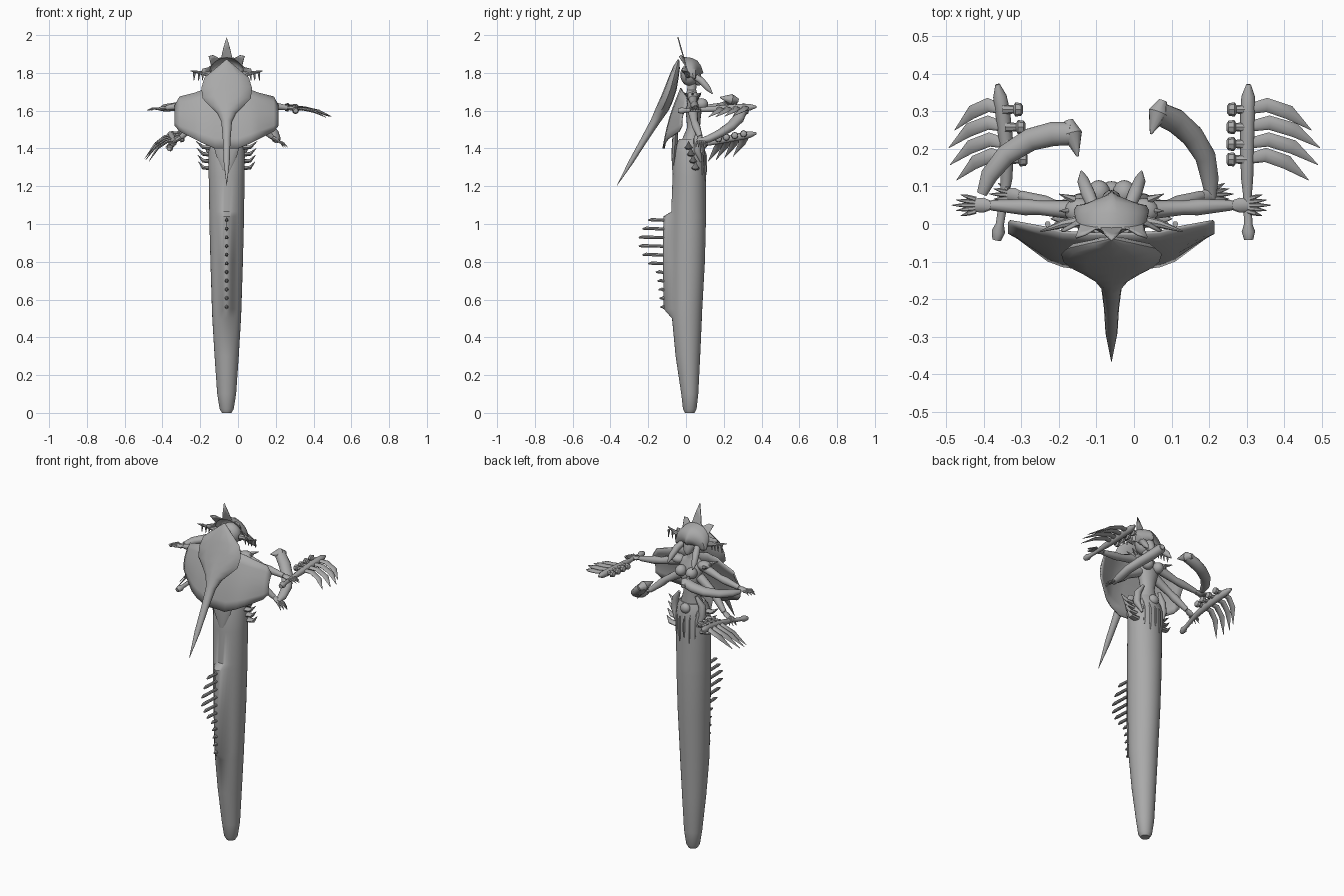
import bpy, bmesh, math
from mathutils import Vector

if "Cube" in bpy.data.objects:
    bpy.data.objects.remove(bpy.data.objects["Cube"])

AXIS = -0.06  # body axis; all coordinates below are relative to it
grey = bpy.data.materials.new("plain_grey")
grey.use_nodes = True
COLOUR = (0.4, 0.4, 0.4, 1)
grey.diffuse_color = COLOUR
grey.node_tree.nodes["Principled BSDF"].inputs["Base Color"].default_value = COLOUR


def finish(name, bm, angle=40):
    bmesh.ops.translate(bm, verts=bm.verts, vec=(AXIS, 0, 0))
    bmesh.ops.recalc_face_normals(bm, faces=bm.faces)
    mesh = bpy.data.meshes.new(name)
    bm.to_mesh(mesh)
    bm.free()
    mesh.materials.append(grey)
    obj = bpy.data.objects.new(name, mesh)
    bpy.context.collection.objects.link(obj)
    bpy.ops.object.select_all(action="DESELECT")
    obj.select_set(True)
    bpy.context.view_layer.objects.active = obj
    bpy.ops.object.shade_smooth_by_angle(angle=math.radians(angle))
    return obj


def sweep(bm, path, radii, segs=10, hint=(1, 0, 0), level=False):
    """Elliptical rings along a path; radii are numbers or (along hint, across)."""
    pts = [Vector(p) for p in path]
    rings = []
    for i, p in enumerate(pts):
        t = pts[min(i + 1, len(pts) - 1)] - pts[max(i - 1, 0)]
        t = Vector((0, 0, 1)) if level else t.normalized()
        h = Vector(hint)
        side = h - t * h.dot(t)
        if side.length < 0.2:
            h = Vector((0, 1, 0))
            side = h - t * h.dot(t)
        side.normalize()
        up = t.cross(side)
        r = radii[i]
        a, b = r if isinstance(r, tuple) else (r, r)
        rings.append([bm.verts.new(p + side * a * math.cos(k * math.tau / segs)
                                   + up * b * math.sin(k * math.tau / segs)) for k in range(segs)])
    for lo, hi in zip(rings, rings[1:]):
        for k in range(segs):
            n = (k + 1) % segs
            bm.faces.new((lo[k], lo[n], hi[n], hi[k]))
    bm.faces.new(rings[0][::-1])
    bm.faces.new(rings[-1])


def part(name, path, radii, **kw):
    bm = bmesh.new()
    sweep(bm, path, radii, **kw)
    return finish(name, bm)


def ball(name, centre, size):
    bm = bmesh.new()
    bmesh.ops.create_uvsphere(bm, u_segments=16, v_segments=10, radius=1)
    for v in bm.verts:
        v.co = Vector([c + a * s for c, a, s in zip(centre, v.co, size)])
    return finish(name, bm)


def sheet(name, rows, thickness):
    bm = bmesh.new()
    grid = [[bm.verts.new(p) for p in row] for row in rows]
    for a, b in zip(grid, grid[1:]):
        for k in range(len(a) - 1):
            bm.faces.new((a[k], b[k], b[k + 1], a[k + 1]))
    solid = finish(name, bm).modifiers.new("thickness", "SOLIDIFY")
    solid.thickness = thickness


# Serpent tail with the back drawn out into a spine ridge: z, y centre, half width, half depth
tail = [(0, .02, .025, .025), (.02, .02, .037, .036), (.1, .02, .05, .045), (.3, .01, .064, .065),
        (.5, .005, .076, .079), (.55, .005, .078, .081), (.8, .01, .086, .09), (1.04, .014, .092, .092),
        (1.065, .014, .092, .092), (1.25, .017, .095, .088), (1.38, .018, .096, .085),
        (1.42, .02, .088, .076), (1.45, .025, .07, .06)]
bm = bmesh.new()
sweep(bm, [(0, y, z) for z, y, a, b in tail], [(a, b) for z, y, a, b in tail], segs=48, level=True)
for v in bm.verts:
    if .52 < v.co.z < 1.05 and v.co.y < 0:
        v.co.y -= .042 * max(0, 1 - (v.co.x / .055) ** 2) ** 2
finish("serpent_tail", bm)

# Row of quills along the ridge
bm = bmesh.new()
tips = [.135, .14, .145, .15, .16, .2, .23, .25, .25, .23, .2]
for i, tip in enumerate(tips):
    z = .56 + i * .046
    sweep(bm, [(0, -.09, z), (0, -.125, z), (0, -tip + .02, z + .003), (0, -tip, z)],
          [.013, .008, .009, .004], segs=8)
finish("spine_quills", bm)

# Torso, neck and skull
torso = [(1.40, .02, .075, .06), (1.45, .03, .062, .05), (1.51, .04, .04, .034), (1.56, .04, .05, .038),
         (1.62, .04, .066, .045), (1.67, .03, .078, .036), (1.695, .03, .055, .028), (1.71, .03, .024, .024),
         (1.78, .035, .022, .022)]
part("torso", [(0, y, z) for z, y, a, b in torso], [(a, b) for z, y, a, b in torso], segs=20, level=True)
for name, s in (("left", 1), ("right", -1)):
    ball(name + "_breast", (s * .034, .083, 1.635), (.031, .034, .031))
ball("skull", (0, .02, 1.79), (.06, .05, .06))
part("jaw", [(0, .05, 1.775), (0, .07, 1.75), (0, .075, 1.735)], [.035, .024, .01])

# Domed crown: smooth visor rising from a pointed brow, ending in a rim of spikes
SPAN = 24
rows = []
for i in range(SPAN + 1):
    u = 2 * i / SPAN - 1
    a = u * math.radians(105)
    spike = abs(math.cos(u * math.pi * 2.5)) ** 3
    brow = Vector((.03 * u, .092 - .05 * abs(u), 1.80 - .03 * abs(u)))
    inner = Vector((.095 * math.sin(a), -.01 + .03 * u * u, 1.80 + .085 * math.cos(a)))
    reach = .035 + .07 * math.exp(-(u * 4) ** 2)
    tip = inner + Vector((math.sin(a) * .045, -.03, math.cos(a) * reach)) * spike
    row = []
    for k in range(5):
        f = k / 4
        swell = .032 * math.sin(f * math.pi)
        row.append(brow.lerp(inner, f) + Vector((math.sin(a), .6, math.cos(a) * .7)) * swell)
    rows.append(row + [inner.lerp(tip, .5), tip])
sheet("spiked_crown", rows, .006)

# Side horns with hanging teeth, and tusks
for name, s in (("left", 1), ("right", -1)):
    bm = bmesh.new()
    sweep(bm, [(s * .07, .01, 1.79), (s * .13, 0, 1.8), (s * .19, -.02, 1.81)], [.018, .011, .002],
          segs=8, hint=(0, 1, 0))
    for x in (.105, .125, .145, .17):
        sweep(bm, [(s * x, 0, 1.805), (s * (x + .004), 0, 1.76)], [.008, .002], segs=6)
    finish(name + "_side_horn", bm)
    part(name + "_tusk", [(s * .045, .04, 1.785), (s * .062, .08, 1.76), (s * .075, .115, 1.72),
                          (s * .08, .14, 1.69)], [.016, .019, .016, .003])

# Long pointed hood trailing behind the head
hood = [(-.04, 1.87, .004, .004), (-.05, 1.83, .052, .018), (-.065, 1.775, .118, .026), (-.08, 1.72, .134, .032),
        (-.1, 1.665, .128, .034), (-.12, 1.62, .085, .034), (-.14, 1.585, .05, .03), (-.165, 1.54, .028, .024),
        (-.225, 1.44, .02, .018), (-.29, 1.33, .016, .013), (-.365, 1.205, .001, .001)]
part("hood", [(0, y, z) for y, z, a, b in hood], [(a, b) for y, z, a, b in hood], segs=12)

# Broad curved cape: |x|, top y, top z, bottom y, bottom z
half = [(0, -.03, 1.71, -.12, 1.4), (.06, -.03, 1.72, -.125, 1.4), (.13, -.025, 1.71, -.115, 1.43),
        (.17, -.015, 1.695, -.1, 1.45), (.25, 0, 1.675, -.04, 1.49), (.275, .005, 1.63, -.025, 1.52)]
cols = [(-x, a, b, c, d) for x, a, b, c, d in half[:0:-1]] + half
sheet("cape", [[(x, ty + (by - ty) * k / 6 - .012 * math.sin(k * math.pi / 6), tz + (bz - tz) * k / 6)
                for k in range(7)] for x, ty, tz, by, bz in cols], .008)

# Hip guard, hip spikes and hanging tassels
part("back_hip_guard", [(0, -.055, 1.5), (0, -.058, 1.44), (0, -.063, 1.36), (0, -.068, 1.27)],
     [(.05, .012), (.075, .016), (.055, .014), (.012, .004)], segs=12)
for name, s in (("left", 1), ("right", -1)):
    bm = bmesh.new()
    for i in range(4):
        z = 1.295 + i * .036
        y = .05 - .012 * i
        sweep(bm, [(s * .08, y, z), (s * .125, y, z + .004), (s * (.15 + .004 * i), y, z + .035)],
              [(.022, .012), (.018, .01), .001], segs=8, hint=(0, 1, 0))
    finish(name + "_hip_spikes", bm)
    part(name + "_hip_plate", [(s * .055, .07, 1.5), (s * .085, .06, 1.45), (s * .09, .06, 1.39),
                               (s * .07, .08, 1.33)], [.008, .02, .02, .006])
bm = bmesh.new()
for i in range(5):
    x = (i - 2) * .03
    y = .106 - 5 * x * x
    sweep(bm, [(x, y - .025, 1.42), (x, y, 1.36), (x, y, 1.3 - .02 * (i % 2)), (x, y, 1.26 - .03 * (i % 2))],
          [.01, .006, .007, .003], segs=6)
finish("front_tassels", bm)
ball("belt_buckle", (0, .092, 1.425), (.03, .022, .028))


# Four arms with spread fingers
def arm(name, s, shoulder, elbow, wrist, tip):
    a, e, w, t = [Vector((s * x, y, z)) for x, y, z in (shoulder, elbow, wrist, tip)]
    part(name + "_arm", [a, a.lerp(e, .4), e, e.lerp(w, .3), w], [.027, .024, .019, .022, .014],
         hint=(0, 1, 0))
    bm = bmesh.new()
    palm = w.lerp(t, .4)
    sweep(bm, [w, w.lerp(t, .2), palm], [(.012, .01), (.02, .011), (.018, .008)], segs=8, hint=(0, 1, 0))
    for k in range(-2, 3):
        base = palm + Vector((0, k * .008, 0))
        end = t + Vector((-s * .012 * abs(k), k * .014, 0))
        sweep(bm, [base, base.lerp(end, .5) + Vector((0, 0, .008)), end], [.007, .006, .001], segs=6,
              hint=(0, 1, 0))
    finish(name + "_hand", bm)


for name, s in (("left", 1), ("right", -1)):
    arm(name + "_upper", s, (.07, .035, 1.67), (.19, .043, 1.635), (.32, .05, 1.615), (.425, .05, 1.6))
    arm(name + "_lower", s, (.055, .035, 1.6), (.15, .045, 1.54), (.24, .075, 1.46), (.325, .08, 1.405))
    ball(name + "_shoulder_plate", (s * .085, .035, 1.675), (.04, .034, .026))
    bm = bmesh.new()
    for dy in (-.03, 0, .03):
        sweep(bm, [(s * .1, .035 + dy, 1.68), (s * .14, .035 + dy * 1.5, 1.695)], [.012, .001], segs=6)
    finish(name + "_shoulder_spikes", bm)


# Bone combs: bowed shaft with four curved blades and small knobs
def comb(name, s, x, back_z, front_z, drop, reach, bow):
    def shaft(y):
        f = (y + .03) / .4
        return x - bow * math.sin(math.pi * f), back_z + (front_z - back_z) * f
    bm = bmesh.new()
    path = []
    thick = ((-.042, .012), (-.02, .018), (0, .011), (.08, .012), (.12, .016),
             (.2, .019), (.3, .02), (.34, .018), (.372, .006))
    for y, r in thick:
        sx, z = shaft(y)
        path.append((s * sx, y, z))
    sweep(bm, path, [r for y, r in thick])
    for y, n in ((.305, .88), (.258, 1), (.213, .97), (.172, .84)):
        sx, z = shaft(y)
        far = (x + reach * n) - sx
        curve = [(-.02, 0, .05), (.3, .012, -.05), (.65, -.008, -.35), (1, -.055, -1)]
        sweep(bm, [(s * (sx + far * f), y + dy, z + drop * g) for f, dy, g in curve],
              [(.013, .009), (.019, .008), (.019, .007), .001], segs=8, hint=(0, 1, 0))
        knob = [(s * (sx - d), y, z + drop * .1) for d in (0, .03, .035, .05, .055)]
        sweep(bm, knob, [.014, .011, .019, .017, .01], segs=8, hint=(0, 1, 0))
    finish(name, bm)


comb("left_bone_comb", 1, .365, 1.6, 1.62, .045, .19, .004)
comb("right_bone_comb", -1, .303, 1.4, 1.48, .11, .13, .025)


# Curved war horns ending in a flared hooked lip
def horn(name, path, lip):
    part(name, path, [(.012, .014), (.02, .024), (.022, .028), (.025, .031), (.027, .033), (.026, .031)],
         segs=14, hint=(0, 0, 1))
    end = Vector(path[-1])
    part(name + "_lip", [end - Vector(lip) * .6, end, end + Vector(lip)], [.012, .028, .003], hint=(0, 0, 1))


horn("left_war_horn", [(.265, .07, 1.44), (.262, .12, 1.45), (.25, .18, 1.48), (.215, .235, 1.515),
                       (.17, .275, 1.555), (.125, .295, 1.6)], (-.02, -.055, .01))
horn("right_war_horn", [(-.345, .08, 1.61), (-.325, .13, 1.615), (-.28, .185, 1.62), (-.215, .225, 1.63),
                        (-.155, .24, 1.645), (-.105, .24, 1.66)], (.015, -.06, .01))
